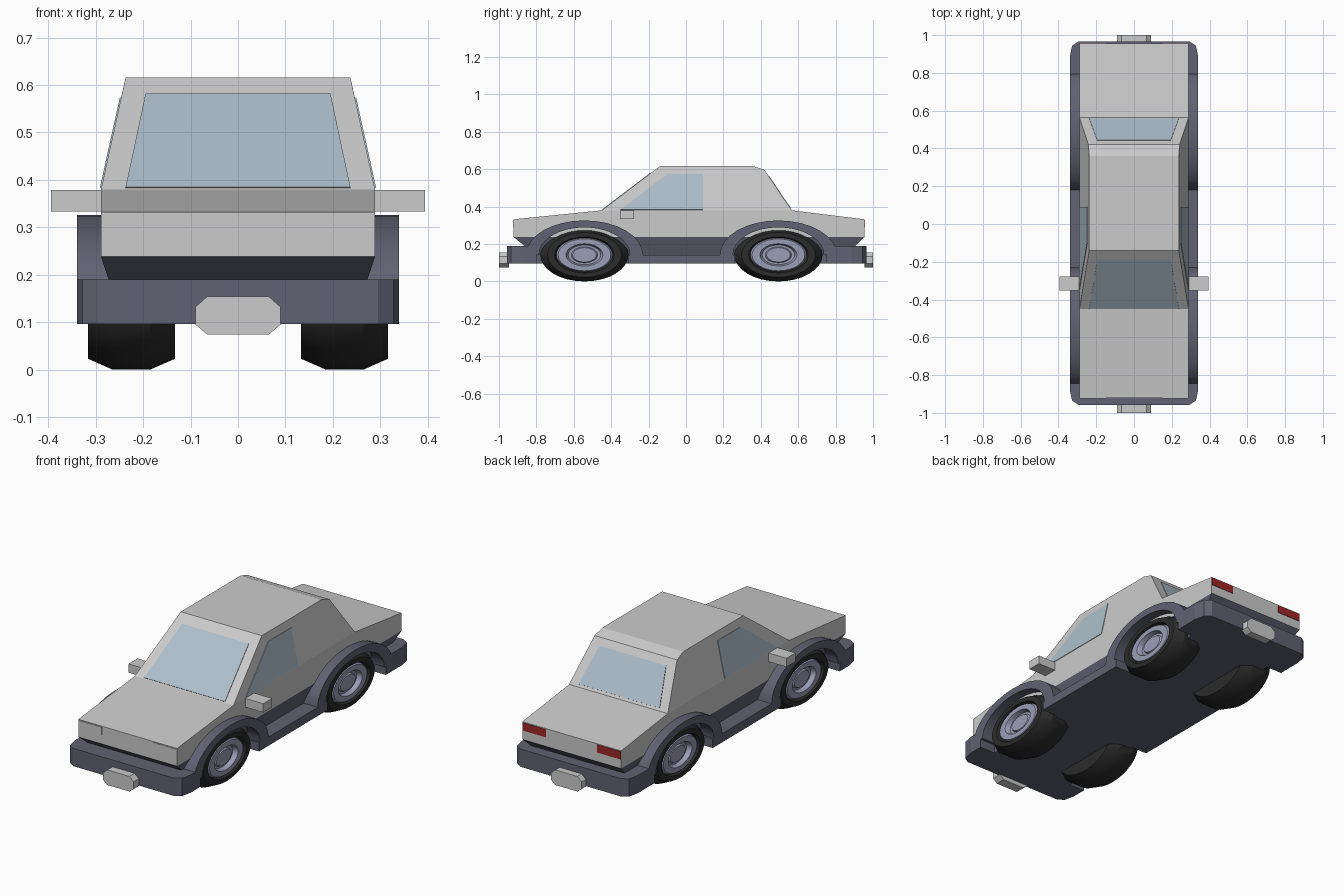
import bpy, bmesh
from math import sin, cos, pi, radians
from mathutils import Vector

if "Cube" in bpy.data.objects:
    bpy.data.objects.remove(bpy.data.objects["Cube"])


def material(name, r, g, b):
    m = bpy.data.materials.new(name)
    m.diffuse_color = (r, g, b, 1)
    m.use_nodes = True
    m.node_tree.nodes["Principled BSDF"].inputs["Base Color"].default_value = m.diffuse_color
    return m


TRIM = material("dark_trim", 0.12, 0.12, 0.17)
RUBBER = material("rubber", 0.025, 0.025, 0.025)
RIM = material("rim", 0.33, 0.34, 0.47)
GLASS = material("glass", 0.42, 0.52, 0.60)
RED = material("red_lamp", 0.35, 0.02, 0.02)
LAMP = material("pale_lamp", 0.72, 0.73, 0.73)


def finish(name, bm, mat=None, smooth=None):
    bmesh.ops.remove_doubles(bm, verts=bm.verts, dist=1e-5)
    bmesh.ops.recalc_face_normals(bm, faces=bm.faces)
    me = bpy.data.meshes.new(name)
    bm.to_mesh(me)
    bm.free()
    if smooth:
        me.shade_smooth()
        me.set_sharp_from_angle(angle=radians(smooth))
    if mat:
        me.materials.append(mat)
    ob = bpy.data.objects.new(name, me)
    bpy.context.collection.objects.link(ob)
    return ob


def loft(name, a, b, mat=None, smooth=None):
    """Solid between two matching outlines."""
    bm = bmesh.new()
    va, vb = [bm.verts.new(p) for p in a], [bm.verts.new(p) for p in b]
    bm.faces.new(va)
    bm.faces.new(vb[::-1])
    n = len(va)
    for i in range(n):
        j = (i + 1) % n
        bm.faces.new((va[i], vb[i], vb[j], va[j]))
    return finish(name, bm, mat, smooth)


def across(name, pts, mat=None):
    """Side profile of (y, z, half width) spanning the car."""
    return loft(name, [(w, y, z) for y, z, w in pts], [(-w, y, z) for y, z, w in pts], mat)


def box(name, x0, x1, y0, y1, z0, z1, mat=None):
    c = ((y0, z0), (y1, z0), (y1, z1), (y0, z1))
    return loft(name, [(x0, *p) for p in c], [(x1, *p) for p in c], mat)


def panel(name, pts, out, mat):
    """Thin pane lying on a face, pushed slightly along out."""
    o = Vector(out).normalized() * 0.003
    return loft(name, [Vector(p) - o for p in pts], [Vector(p) + o for p in pts], mat)


def lathe(name, profile, side, cy, mat, seg=32):
    """Spin (x, radius) about the axle; the wheel is an ellipse in y and z."""
    bm = bmesh.new()
    rings = [[bm.verts.new((side * x, cy + 0.235 * r * cos(2 * pi * k / seg),
                            0.142 + 0.142 * r * sin(2 * pi * k / seg)))
              for k in range(seg)] for x, r in profile]
    for p, q in zip(rings, rings[1:]):
        for k in range(seg):
            j = (k + 1) % seg
            bm.faces.new((p[k], p[j], q[j], q[k]))
    bm.faces.new(rings[0])
    bm.faces.new(rings[-1])
    return finish(name, bm, mat, 30)


# Body shell, cabin and tapered lower body
W = 0.289
across("body", [(-0.922, 0.238, W), (-0.922, 0.332, W), (-0.45, 0.38, W),
                (0.565, 0.38, W), (0.955, 0.332, W), (0.955, 0.238, W)])
across("cabin", [(-0.45, 0.38, W), (-0.14, 0.616, 0.237), (0.36, 0.616, 0.237),
                 (0.42, 0.596, 0.2415), (0.565, 0.38, W)])
across("lower_body", [(-0.922, 0.238, W), (0.955, 0.238, W),
                      (0.85, 0.138, 0.256), (-0.80, 0.138, 0.256)], TRIM)

# Floor, bumpers and plate blocks
box("floor", -0.25, 0.25, -0.82, 0.77, 0.096, 0.15, TRIM)
for name, inner, outer, s in (("front", -0.80, -0.957, -1), ("rear", 0.75, 0.965, 1)):
    half = [(0.34, inner), (0.34, outer - s * 0.08), (0.328, outer - s * 0.022), (0.295, outer)]
    plan = half + [(-x, y) for x, y in half[::-1]]
    loft(name + "_bumper", [(x, y, 0.096) for x, y in plan],
         [(x, y, 0.19) for x, y in plan], TRIM)
    octo = [(-0.09, 0.095), (-0.065, 0.074), (0.065, 0.074), (0.09, 0.095),
            (0.09, 0.132), (0.065, 0.154), (-0.065, 0.154), (-0.09, 0.132)]
    loft(name + "_plate_block", [(x, outer - s * 0.01, z) for x, z in octo],
         [(x, s, z) for x, z in octo], LAMP)

# Wheel and rim cross-sections
tyre = [(0.133, 0.3), (0.133, 0.84), (0.185, 1), (0.265, 1), (0.316, 0.84),
        (0.316, 0.68), (0.29, 0.62), (0.28, 0.3)]
rim = [(0.28, 0.64), (0.298, 0.64), (0.312, 0.60), (0.312, 0.42), (0.288, 0.37),
       (0.288, 0.30), (0.298, 0.27), (0.298, 0.05)]

for side, tag in ((1, "right"), (-1, "left")):
    for cy, end in ((-0.543, "front"), (0.494, "rear")):
        lathe(f"{end}_{tag}_tyre", tyre, side, cy, RUBBER)
        lathe(f"{end}_{tag}_rim", rim, side, cy, RIM)
        # Fender arch around the wheel
        ang = [pi * k / 16 for k in range(17)]
        arch = [(cy + 0.313 * cos(t), 0.142 + 0.184 * sin(t)) for t in ang]
        arch += [(cy + 0.243 * cos(t), 0.142 + 0.147 * sin(t)) for t in ang[::-1]]
        loft(f"{end}_{tag}_fender", [(side * 0.245, *p) for p in arch],
             [(side * 0.34, *p) for p in arch], TRIM, 30)
    # Side skirt and mirror
    box(f"{tag}_skirt", side * 0.24, side * 0.34, -0.31, 0.262, 0.096, 0.142, TRIM)
    box(f"{tag}_mirror", side * 0.28, side * 0.394, -0.352, -0.277, 0.333, 0.379)
    # Side window follows the cabin's inward lean
    panel(f"{tag}_side_window",
          [(side * (W - 0.2212 * (z - 0.38)), y, z) for y, z in
           ((-0.35, 0.383), (0.09, 0.383), (0.09, 0.573), (-0.10, 0.573))],
          (side, 0, 0.22), GLASS)
    # Lamps
    for name, y, mat in (("headlamp", -0.922, LAMP), ("tail_lamp", 0.955, RED)):
        panel(f"{tag}_{name}", [(side * x, y, z) for x, z in
              ((0.15, 0.287), (0.287, 0.287), (0.287, 0.328), (0.15, 0.328))],
              (0, y, 0), mat)

# Windscreen and rear window
for name, (y0, z0), (y1, z1), out in (
        ("windscreen", (-0.446, 0.383), (-0.187, 0.58), (0, -0.236, 0.31)),
        ("rear_window", (0.557, 0.392), (0.443, 0.562), (0, 0.216, 0.145))):
    panel(name, [(-0.237, y0, z0), (0.237, y0, z0), (0.195, y1, z1), (-0.195, y1, z1)], out, GLASS)
